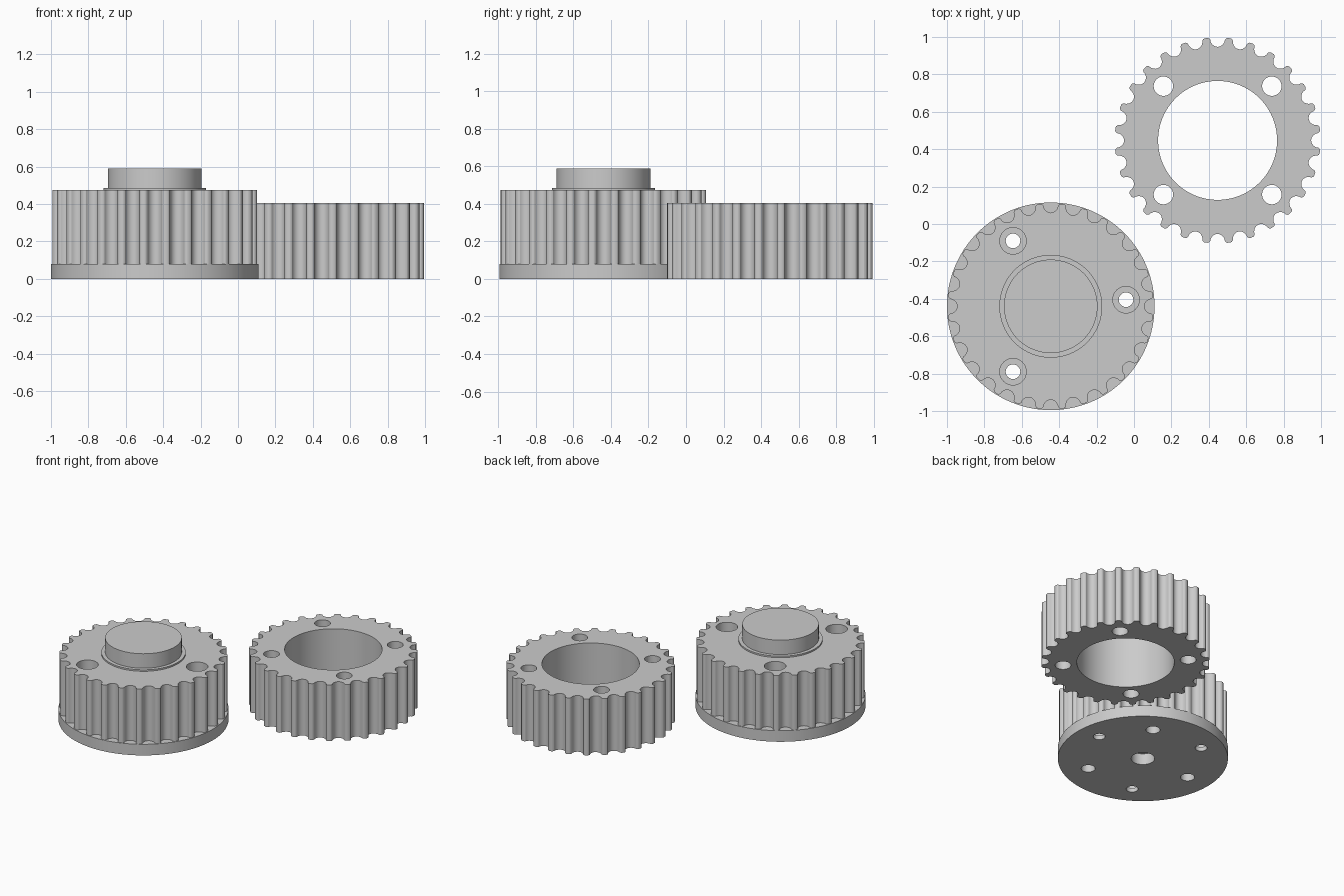
import bpy, bmesh
from math import sin, cos, pi, radians

if "Cube" in bpy.data.objects:
    bpy.data.objects.remove(bpy.data.objects["Cube"])

TEETH, TIP = 28, 0.55          # tooth count, tip radius

steel = bpy.data.materials.new("plain_grey")
steel.diffuse_color = (0.6, 0.6, 0.6, 1)
steel.use_nodes = True
steel.node_tree.nodes["Principled BSDF"].inputs["Base Color"].default_value = steel.diffuse_color


def prism(name, outline, z0, z1):
    """Extrude a closed outline between two heights."""
    bm = bmesh.new()
    face = bm.faces.new([bm.verts.new((x, y, z0)) for x, y in outline])
    ext = bmesh.ops.extrude_face_region(bm, geom=[face])
    for v in ext["geom"]:
        if isinstance(v, bmesh.types.BMVert):
            v.co.z = z1
    bmesh.ops.recalc_face_normals(bm, faces=bm.faces)
    mesh = bpy.data.meshes.new(name)
    bm.to_mesh(mesh)
    bm.free()
    mesh.materials.append(steel)
    ob = bpy.data.objects.new(name, mesh)
    bpy.context.collection.objects.link(ob)
    return ob


def circle(r, n=64, cx=0, cy=0):
    return [(cx + r * cos(2 * pi * i / n), cy + r * sin(2 * pi * i / n)) for i in range(n)]


def hole(r, z0, z1, dist=0, deg=0, n=32):
    a = radians(deg)
    return prism("hole_cutter", circle(r, n, dist * cos(a), dist * sin(a)), z0, z1)


def toothed_outline():
    """Round grooves with softly rounded tooth tips."""
    corner = [(0.052, TIP), (0.046, 0.547), (0.042, 0.542)]
    groove = [(0.040 * cos(pi * i / 10), 0.540 - 0.040 * sin(pi * i / 10)) for i in range(11)]
    profile = [(-t, r) for t, r in corner] + [(-t, r) for t, r in groove] + corner[::-1]
    pts = []
    for k in range(TEETH):
        for t, r in profile:
            a = 2 * pi * k / TEETH + t / TIP
            pts.append((r * cos(a), r * sin(a)))
    return pts


def combine(target, others, operation):
    """Apply booleans one by one and remove the helper solids."""
    for other in others:
        mod = target.modifiers.new("bool", "BOOLEAN")
        mod.operation, mod.solver, mod.object = operation, "EXACT", other
        deps = bpy.context.evaluated_depsgraph_get()
        mesh = bpy.data.meshes.new_from_object(target.evaluated_get(deps))
        target.modifiers.clear()
        target.data = mesh
        bpy.data.objects.remove(other)


def finish(ob, x, y):
    ob.location = (x, y, 0)
    ob.data.name = ob.name
    bpy.ops.object.select_all(action="DESELECT")
    ob.select_set(True)
    bpy.context.view_layer.objects.active = ob
    bpy.ops.object.shade_smooth_by_angle(angle=radians(30))


# Flanged pulley: toothed body, base flange, thin collar and hub
flanged = prism("flanged_pulley", toothed_outline(), 0.04, 0.475)
combine(flanged, [
    prism("flange", circle(0.555, 128), 0, 0.08),
    prism("collar", circle(0.275, 96), 0.40, 0.486),
    prism("hub", circle(0.25, 96), 0.38, 0.59),
], "UNION")

# Counterbored screw holes, blind holes below, and a central shaft recess
cutters = []
for deg in (5, 120, 240):
    cutters += [hole(0.039, -0.1, 0.7, 0.404, deg), hole(0.071, 0.03, 0.7, 0.404, deg)]
for deg in (60, 180, 300):
    cutters.append(hole(0.046, -0.1, 0.3, 0.38, deg))
cutters.append(hole(0.077, -0.1, 0.08))
combine(flanged, cutters, "DIFFERENCE")
finish(flanged, -0.445, -0.44)

# Ring pulley: toothed ring with a wide bore and four through holes
ring = prism("ring_pulley", toothed_outline(), 0, 0.405)
combine(ring, [hole(0.318, -0.1, 0.6, n=96)]
        + [hole(0.052, -0.1, 0.6, 0.41, 45 + 90 * i) for i in range(4)], "DIFFERENCE")
finish(ring, 0.447, 0.447)
